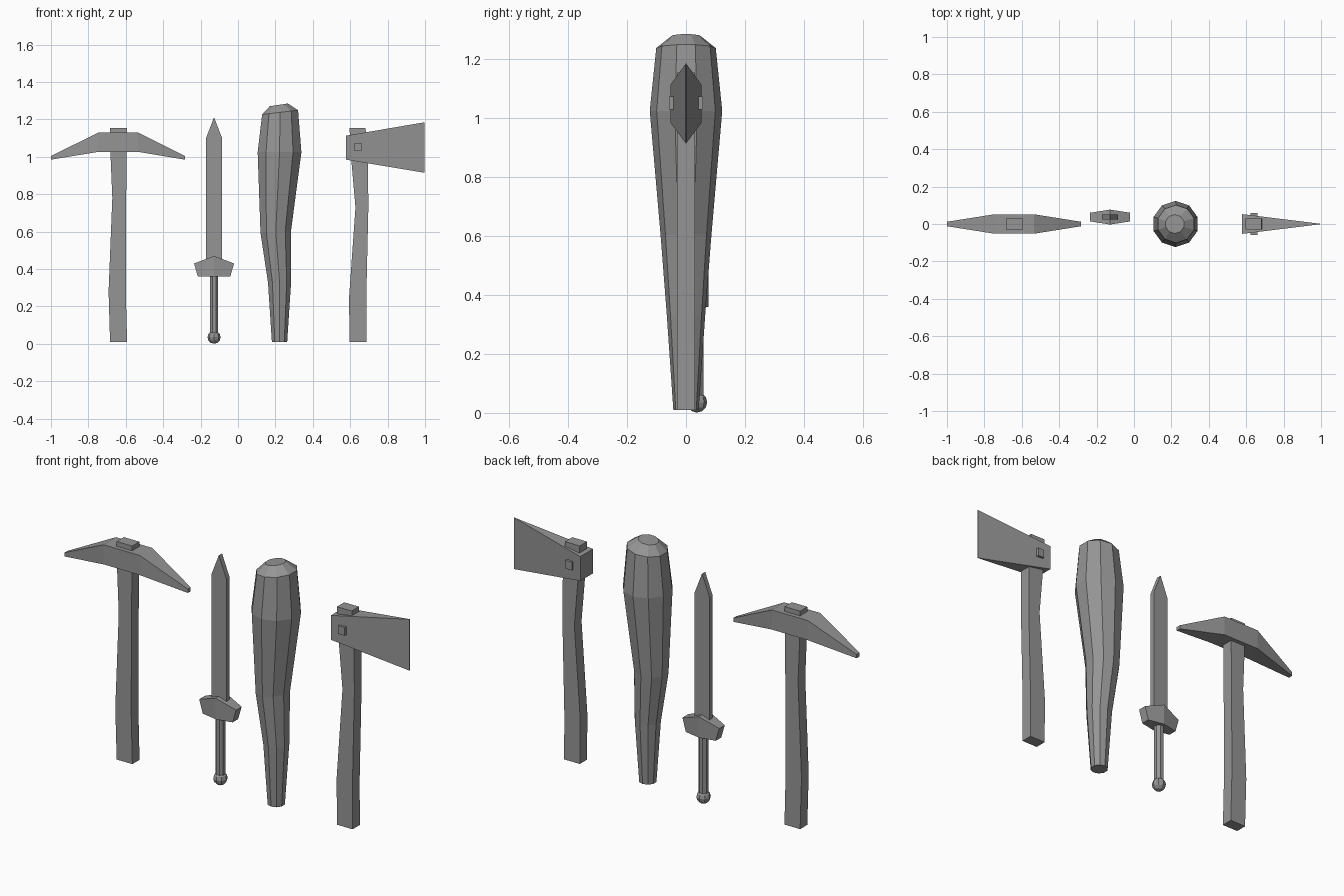
import bpy, bmesh, math
from mathutils import Vector

cube = bpy.data.objects.get("Cube")
if cube:
    bpy.data.objects.remove(cube, do_unlink=True)

grey = bpy.data.materials.new("plain_grey")
grey.use_nodes = True
colour = (0.3, 0.3, 0.3, 1)
grey.diffuse_color = colour
grey.node_tree.nodes["Principled BSDF"].inputs["Base Color"].default_value = colour


def finish(name, bm):
    bmesh.ops.remove_doubles(bm, verts=bm.verts, dist=0.0001)
    bmesh.ops.recalc_face_normals(bm, faces=bm.faces)
    mesh = bpy.data.meshes.new(name)
    bm.to_mesh(mesh)
    bm.free()
    mesh.materials.append(grey)
    obj = bpy.data.objects.new(name, mesh)
    bpy.context.collection.objects.link(obj)
    return obj


def loft(name, rings):
    """Skin a list of matching point rings and cap both ends."""
    bm = bmesh.new()
    loops = [[bm.verts.new(p) for p in ring] for ring in rings]
    for a, b in zip(loops, loops[1:]):
        for i in range(len(a)):
            j = (i + 1) % len(a)
            bm.faces.new((a[i], a[j], b[j], b[i]))
    bm.faces.new(loops[0][::-1])
    bm.faces.new(loops[-1])
    return finish(name, bm)


def rect_z(x0, x1, y, z, half):
    return [(x0, y - half, z), (x1, y - half, z), (x1, y + half, z), (x0, y + half, z)]


def rect_x(x, z0, z1, half):
    return [(x, -half, z0), (x, half, z0), (x, half, z1), (x, -half, z1)]


def round_ring(x, y, z, r, sides, tilt=0.0, turn=0.0):
    angles = [turn + math.tau * i / sides for i in range(sides)]
    return [(x + r * math.cos(a), y + r * math.sin(a), z + tilt * r * math.cos(a))
            for a in angles]


def box(name, x0, x1, z0, z1, half):
    return loft(name, [rect_x(x0, z0, z1, half), rect_x(x1, z0, z1, half)])


# Pickaxe
loft("pick_handle", [rect_z(a, b, 0, z, 0.03) for a, b, z in (
    (-0.684, -0.593, 0.01), (-0.692, -0.6, 0.28), (-0.672, -0.598, 0.78),
    (-0.682, -0.595, 1.02), (-0.684, -0.594, 1.155))])
loft("pick_head", [rect_x(*s) for s in (
    (-1.0, 0.985, 1.005, 0.012), (-0.745, 1.027, 1.13, 0.052),
    (-0.535, 1.027, 1.13, 0.052), (-0.283, 0.985, 1.005, 0.012))])

# Axe
loft("axe_handle", [rect_z(a, b, 0, z, 0.03) for a, b, z in (
    (0.596, 0.687, 0.01), (0.594, 0.686, 0.25), (0.628, 0.697, 0.73),
    (0.607, 0.695, 0.97), (0.596, 0.682, 1.155))])
loft("axe_head", [rect_x(0.577, 0.985, 1.113, 0.053),
                  rect_x(0.998, 0.915, 1.185, 0.001)])
box("axe_peg", 0.623, 0.66, 1.03, 1.073, 0.058)

# Sword
sx, sy = -0.128, 0.037
loft("sword_blade", [rect_z(sx - w, sx + w, sy, z, 0.013) for w, z in (
    (0.043, 0.42), (0.043, 1.1), (0.0005, 1.21))])


def guard_ring(dx, z0, z1, half):
    return [(sx + dx * k, sy + s * half, z) for k, s, z in (
        (0.81, -1, z0), (0.81, 1, z0), (1, 1, z1), (1, -1, z1))]


loft("sword_guard", [guard_ring(-0.107, 0.36, 0.43, 0.023),
                     guard_ring(0, 0.36, 0.47, 0.04),
                     guard_ring(0.107, 0.36, 0.43, 0.023)])
loft("sword_grip", [round_ring(sx, sy, z, 0.024, 8, turn=math.pi / 8)
                    for z in (0.04, 0.38)])
bm = bmesh.new()
bmesh.ops.create_uvsphere(bm, u_segments=8, v_segments=6, radius=0.035)
bmesh.ops.translate(bm, verts=bm.verts, vec=Vector((sx, sy, 0.036)))
finish("sword_pommel", bm)

# Club
loft("club", [round_ring(x, 0, z, r, 10, tilt, math.pi / 10) for x, z, r, tilt in (
    (0.222, 0.01, 0.043, 0), (0.222, 0.33, 0.065, 0), (0.202, 0.6, 0.086, 0.08),
    (0.222, 1.025, 0.123, 0), (0.225, 1.238, 0.101, 0.12),
    (0.218, 1.278, 0.051, 0.15))])
